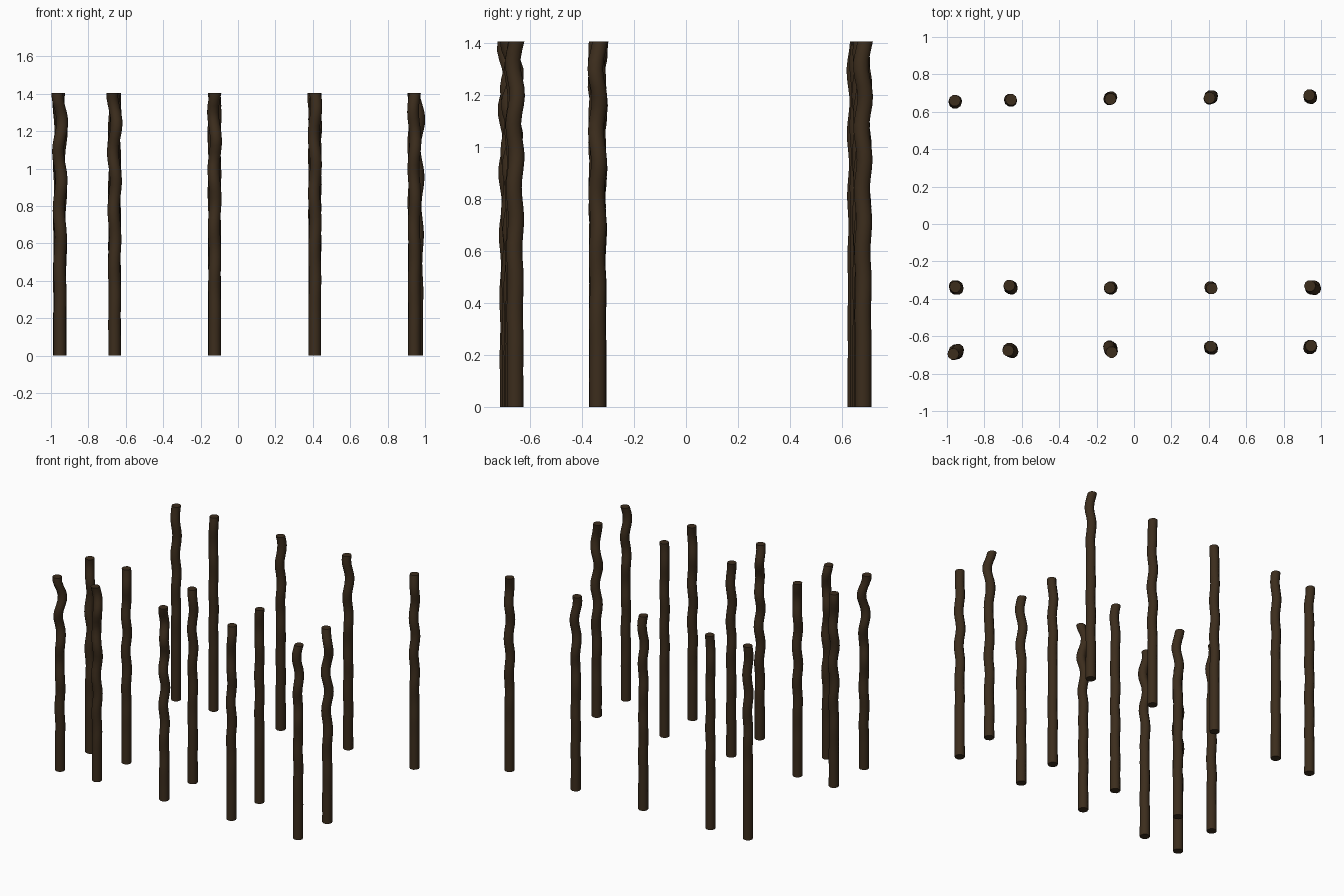
import bpy, bmesh
from math import sin, cos, pi

if "Cube" in bpy.data.objects:
    bpy.data.objects.remove(bpy.data.objects["Cube"])

HEIGHT, SIDES, RINGS = 1.405, 10, 40

wood = bpy.data.materials.new("dark_wood")
wood.diffuse_color = (0.045, 0.026, 0.012, 1)
wood.use_nodes = True
wood.node_tree.nodes["Principled BSDF"].inputs["Base Color"].default_value = wood.diffuse_color

# x, y of the foot; x sway and height of its peak; y sway and height of its peak
POSTS = {
    "front": [(-0.952, -0.684, -0.015, 1.09, 0.014, 1.02),
              (-0.660, -0.676, 0.013, 1.24, 0.012, 1.34),
              (-0.125, -0.668, -0.010, 1.30, 0.018, 1.28),
              (0.411, -0.662, 0.009, 1.02, 0.008, 1.18),
              (0.943, -0.657, 0.008, 1.15, 0.010, 1.20)],
    "middle": [(-0.950, -0.340, 0.010, 1.20, 0.010, 1.12),
               (-0.660, -0.338, -0.008, 1.12, 0.010, 0.92),
               (-0.125, -0.341, 0.007, 1.28, -0.006, 1.10),
               (0.411, -0.341, 0.005, 1.10, 0.005, 1.25),
               (0.956, -0.340, 0.016, 1.26, 0.010, 0.94)],
    "back": [(-0.955, 0.653, 0.006, 1.20, -0.007, 1.05),
             (-0.660, 0.662, 0.005, 1.05, 0.005, 1.20),
             (-0.127, 0.672, -0.007, 1.18, 0.007, 1.32),
             (0.411, 0.678, 0.009, 1.22, 0.009, 1.00),
             (0.942, 0.681, 0.007, 1.28, 0.010, 1.19)],
}


def make_post(name, x, y, ax, zx, ay, zy):
    """Round pole whose centre line sways more and more towards the top."""
    bm = bmesh.new()
    rings = []
    for i in range(RINGS + 1):
        t = i / RINGS
        z = t * HEIGHT
        grow = t ** 1.4
        cx = x + ax * grow * cos(2 * pi * (z - zx) / 0.31)
        cy = y + ay * grow * cos(2 * pi * (z - zy) / 0.24)
        r = 0.0335 - 0.0025 * t
        rings.append([bm.verts.new((cx + r * cos(2 * pi * k / SIDES),
                                    cy + r * sin(2 * pi * k / SIDES), z))
                      for k in range(SIDES)])
    for low, high in zip(rings, rings[1:]):
        for k in range(SIDES):
            n = (k + 1) % SIDES
            bm.faces.new((low[k], low[n], high[n], high[k]))
    bm.faces.new(rings[0][::-1])
    bm.faces.new(rings[-1])
    mesh = bpy.data.meshes.new(name)
    bm.to_mesh(mesh)
    bm.free()
    mesh.materials.append(wood)
    post = bpy.data.objects.new(name, mesh)
    bpy.context.collection.objects.link(post)
    post.select_set(True)
    bpy.context.view_layer.objects.active = post


# three rows of five posts
for row, posts in POSTS.items():
    for i, p in enumerate(posts, 1):
        make_post(f"{row}_post_{i}", *p)

bpy.ops.object.shade_smooth_by_angle(angle=pi / 4)
